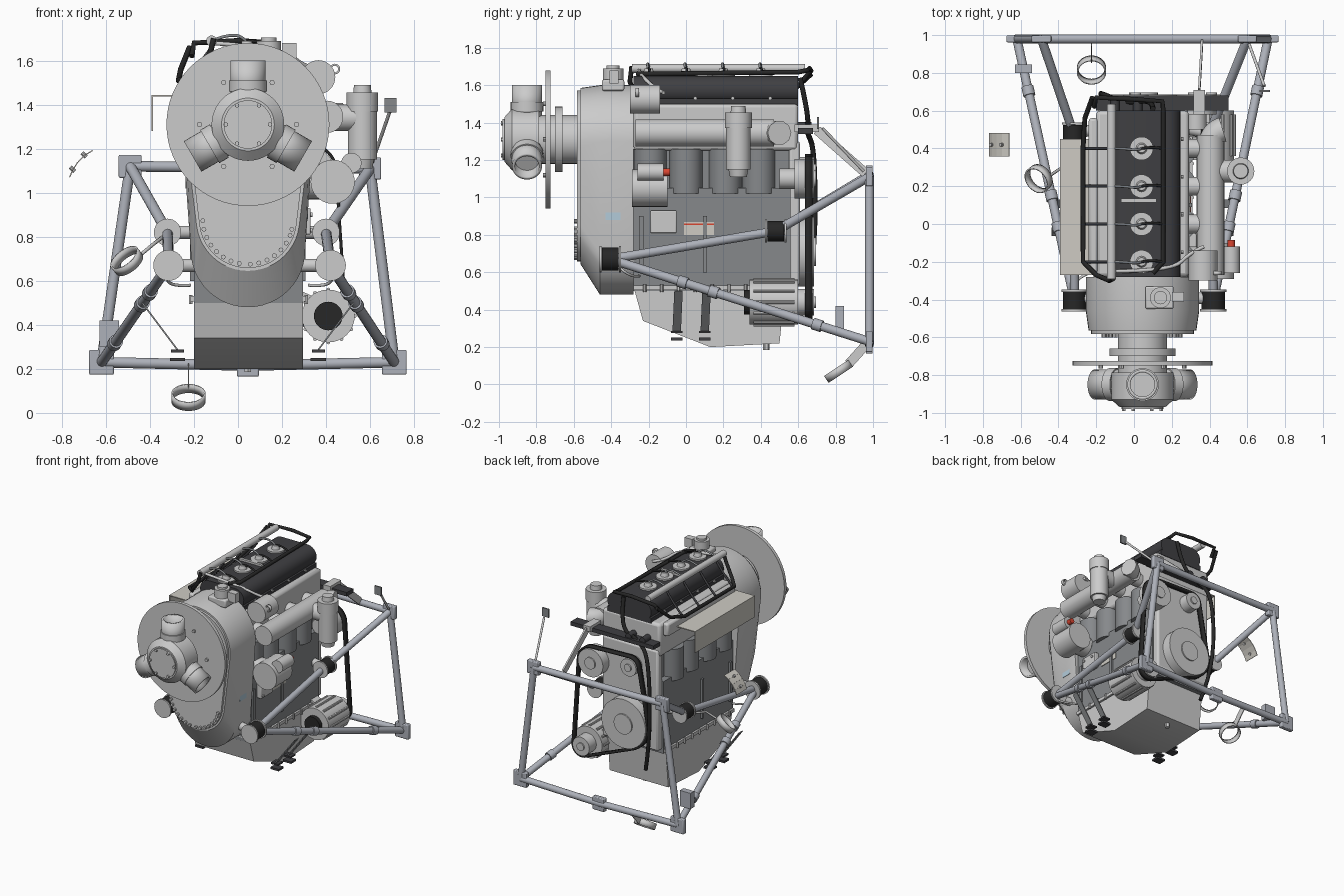
import bpy, bmesh, math
from mathutils import Vector as V, Matrix

if "Cube" in bpy.data.objects:
    bpy.data.objects.remove(bpy.data.objects["Cube"])

DARK, BLACK, MID = (.05, .05, .055, 1), (.02, .02, .02, 1), (.24, .25, .26, 1)
STEEL, BEIGE, RED = (.42, .44, .49, 1), (.62, .6, .55, 1), (.7, .06, .03, 1)
CX, CZ = .045, 1.31          # crank / propeller axis
mats = {}

def paint(ob, col):
    if col:
        if col not in mats:
            mats[col] = bpy.data.materials.new("paint")
            mats[col].diffuse_color = col
        ob.data.materials.append(mats[col])
    return ob

def finish(name, bm, col=None):
    bmesh.ops.recalc_face_normals(bm, faces=bm.faces)
    me = bpy.data.meshes.new(name)
    bm.to_mesh(me)
    bm.free()
    ob = bpy.data.objects.new(name, me)
    bpy.context.collection.objects.link(ob)
    return paint(ob, col)

def bevel(ob, w, seg=2):
    m = ob.modifiers.new("bevel", 'BEVEL')
    m.width, m.segments = w, seg
    return ob

def cyl(name, a, b, r, r2=None, col=None, n=32, wall=0):
    a, b = V(a), V(b)
    d = b - a
    bm = bmesh.new()
    mat = Matrix.Translation((a + b) / 2) @ d.to_track_quat('Z', 'Y').to_matrix().to_4x4()
    bmesh.ops.create_cone(bm, cap_ends=not wall, segments=n, radius1=r,
                          radius2=r if r2 is None else r2, depth=d.length, matrix=mat)
    ob = finish(name, bm, col)
    if wall:
        m = ob.modifiers.new("wall", 'SOLIDIFY')
        m.thickness = wall
    return ob

def box(name, lo, hi, col=None, bev=0):
    bm = bmesh.new()
    lo, hi = V(lo), V(hi)
    bmesh.ops.create_cube(bm, matrix=Matrix.Translation((lo + hi) / 2) @ Matrix.Diagonal((*(hi - lo), 1)))
    ob = finish(name, bm, col)
    return bevel(ob, bev) if bev else ob

def bar(name, a, b, side, w, t, col=None):
    # flat strap from a to b, width w along the side vector
    a, b, s = V(a), V(b), V(side).normalized()
    n = (b - a).cross(s).normalized()
    return hull(name, [p + s * w / 2 * i + n * t / 2 * j for p in (a, b) for i in (-1, 1) for j in (-1, 1)], col)

def hull(name, pts, col=None):
    bm = bmesh.new()
    vs = [bm.verts.new(p) for p in pts]
    r = bmesh.ops.convex_hull(bm, input=vs)
    bmesh.ops.delete(bm, geom=[v for v in bm.verts if not v.link_faces], context='VERTS')
    bmesh.ops.dissolve_limit(bm, angle_limit=.01, verts=bm.verts, edges=bm.edges)
    return finish(name, bm, col)

def ring(x, y, z, r, n=48):
    return [(x + r * math.cos(i * math.tau / n), y, z + r * math.sin(i * math.tau / n)) for i in range(n)]

def hose(name, pts, r, col=None, cyclic=False, kind='POLY'):
    cu = bpy.data.curves.new(name, 'CURVE')
    cu.dimensions, cu.bevel_depth, cu.bevel_resolution, cu.resolution_u = '3D', r, 3, 5
    cu.use_fill_caps = True
    s = cu.splines.new(kind)
    s.points.add(len(pts) - 1)
    for p, c in zip(s.points, pts):
        p.co = (*c, 1)
    s.use_cyclic_u = cyclic
    if kind == 'NURBS':
        s.order_u, s.use_endpoint_u = 3, True
    ob = bpy.data.objects.new(name, cu)
    bpy.context.collection.objects.link(ob)
    return paint(ob, col)

# --- propeller hub, spinner plate and shaft
cyl("spinner_backplate", (CX, -.725, CZ), (CX, -.75, CZ), .37, n=64)
for y0, y1, r, r2 in [(-.55, -.79, .13, .13), (-.66, -.70, .175, .175), (-.785, -.93, .165, .165),
                      (-.93, -.97, .165, .12), (-.97, -.98, .11, .11)]:
    cyl("hub_body", (CX, y0, CZ), (CX, y1, CZ), r, r2, n=48)
for k in range(3):
    t = math.pi / 2 + k * math.tau / 3
    c, d = V((CX, -.85, CZ)), V((math.cos(t), 0, math.sin(t)))
    cyl("blade_root", c, c + d * .22, .075)
    cyl("blade_socket", c + d * .12, c + d * .29, .08, wall=.016)
    cyl("socket_collar", c + d * .15, c + d * .2, .087)
for k in range(6):
    t = k * math.tau / 6
    x, z = math.cos(t), math.sin(t)
    cyl("hub_bolt", (CX + .1 * x, -.97, CZ + .1 * z), (CX + .1 * x, -.99, CZ + .1 * z), .011, n=6)
    cyl("plate_bolt", (CX + .22 * x, -.74, CZ + .22 * z), (CX + .22 * x, -.765, CZ + .22 * z), .012, n=8)

# --- gearbox housing
back = lambda y: ring(CX, y, 1.3, .3) + ring(CX, y, .74, .26)
hull("gear_housing", back(-.28) + back(-.46) + ring(CX, -.565, 1.3, .285) + ring(CX, -.565, .88, .235))
hull("gear_cover", sum([ring(CX, y, 1.3, .272) + ring(CX, y, .88, .222) for y in (-.56, -.583)], []))
for k in range(16):
    t = math.radians(182 + k * 11) if k < 8 or k > 14 else math.radians(185 + k * 11)
    x, z = CX + .205 * math.cos(t), .88 + .205 * math.sin(t)
    cyl("cover_bolt", (x, -.58, z), (x, -.6, z), .011, n=8)

# --- crankcase, oil pan, cylinders, head
box("crankcase", (-.2, -.28, .5), (.295, .56, 1.05), MID)
box("cylinder_core", (-.15, -.28, 1.04), (.25, .56, 1.26), MID)
pan = [(-.28, .52), (-.23, .34), (.13, .2), (.5, .22), (.53, .52)]
hull("oil_pan", [(x, y, z) for x in (-.2, .295) for y, z in pan])
box("pan_rail", (-.215, -.28, .505), (.31, .55, .53))
for k in range(9):
    for x in (-.215, .31):
        cyl("pan_bolt", (x, -.22 + k * .09, .535), (x, -.22 + k * .09, .495), .009, n=6)
cyl("drain_plug", (.045, .43, .23), (.045, .43, .185), .017, n=6)
for y in (-.19, 0, .21, .39):
    for x in (-.15, .24):
        cyl("cylinder_liner", (x, y, 1.02), (x, y, 1.26), .088, col=MID)
box("cylinder_head", (-.2, -.28, 1.25), (.29, .6, 1.5), bev=.02)
box("head_ledge", (-.24, -.26, 1.4), (-.19, .56, 1.5), bev=.015)
box("rear_plate", (-.19, .55, .53), (.285, .61, 1.3), bev=.015)

# --- valve cover, injectors and fuel rail
hull("valve_cover", [(x + .075 * math.cos(a), y, 1.575 + .075 * math.sin(a))
     for x in (-.05, .17) for y in (-.28, .6) for a in [i * math.pi / 12 for i in range(24)]], DARK)
box("valve_cover_flange", (-.125, -.28, 1.49), (.245, .6, 1.53), DARK)
for y in (-.2, 0, .2, .4):
    cyl("injector_seat", (.04, y, 1.64), (.04, y, 1.662), .062)
    cyl("injector", (.04, y, 1.66), (.04, y, 1.69), .03, .022)
    hose("injector_line", [(-.12, y, 1.69), (-.06, y, 1.715), (.02, y - .01, 1.715), (.04, y, 1.68)], .007, MID, kind='NURBS')
    hose("injector_return", [(.04, y, 1.69), (.1, y + .01, 1.69), (.15, y, 1.665)], .007, BLACK, kind='NURBS')
    cyl("intake_branch", (.27, y, 1.34), (.4, y, 1.34), .05)
    hose("glow_lead", [(-.12, y, 1.66), (-.19, y, 1.56), (-.26, y, 1.5)], .008, DARK, kind='NURBS')
    for x in (-.13, .25):
        cyl("cover_screw", (x, y + .05, 1.53), (x + math.copysign(.012, x), y + .05, 1.53), .01, n=8)
cyl("fuel_rail", (-.12, -.29, 1.69), (-.12, .635, 1.69), .024)
box("rail_bracket", (-.07, .115, 1.64), (.12, .135, 1.665))

# --- intake pipe, filter canister
cyl("intake_pipe", (.405, -.27, 1.345), (.405, .47, 1.345), .073)
hose("intake_elbow", [(.405, .4, 1.345), (.405, .48, 1.345), (.47, .5, 1.345)], .066, kind='NURBS')
cyl("filter_link", (.4, .28, 1.34), (.565, .28, 1.34), .06)
for z0, z1, r, r2 in [(1.11, 1.16, .045, .055), (1.15, 1.38, .066, .066), (1.37, 1.455, .072, .072), (1.45, 1.49, .042, .038)]:
    cyl("filter_canister", (.565, .28, z0), (.565, .28, z1), r, r2)

# --- front accessories: governor, pump, starter
cyl("governor", (.365, -.3, 1.525), (.365, -.14, 1.525), .077)
cyl("governor_eye", (.44, -.27, 1.562), (.44, -.25, 1.562), .024, wall=.009)
cyl("starter_body", (.43, -.29, 1.05), (.43, -.1, 1.05), .1)
cyl("starter_mount", (.28, -.2, 1.05), (.38, -.2, 1.05), .08)
cyl("solenoid", (.515, -.26, 1.135), (.515, -.12, 1.135), .046)
cyl("solenoid_cap", (.515, -.12, 1.135), (.515, -.085, 1.135), .02, col=RED)
box("top_sensor_base", (.06, -.45, 1.57), (.21, -.33, 1.63), bev=.01)
cyl("top_sensor", (.14, -.39, 1.62), (.14, -.39, 1.69), .055)
cyl("top_sensor_cap", (.14, -.39, 1.68), (.14, -.39, 1.705), .035)
box("top_sensor_port", (.2, -.41, 1.61), (.265, -.36, 1.68))
box("side_controller", (.29, -.19, .81), (.33, -.05, .93), bev=.006)
for y, z in ((-.17, .9), (-.08, .9), (-.17, .83)):
    cyl("controller_screw", (.33, y, z), (.338, y, z), .01, n=12)
box("data_plate", (.29, -.01, .8), (.3, .15, .87), BEIGE)
box("data_plate_stripe", (.3, -.01, .852), (.302, .15, .862), RED)
box("blue_plate", (.28, -.43, .88), (.318, -.35, .93), (.45, .6, .7, 1))

# --- belt drive and alternator
PUL = [(.05, .71, .19), (.33, 1.1, .11), (.01, 1.15, .07), (.41, .44, .075)]
for x, z, r in PUL:
    cyl("pulley", (x, .58, z), (x, .685, z), r - .004, n=48)
    cyl("pulley_hub", (x, .68, z), (x, .695, z), r * .4)
outer = hull("drive_belt", sum([ring(x, y, z, r + .012) for x, z, r in PUL for y in (.635, .675)], []), BLACK)
bm = bmesh.new()
bm.from_mesh(outer.data)
bmesh.ops.delete(bm, geom=[f for f in bm.faces if abs(f.normal.y) > .9], context='FACES')
bm.to_mesh(outer.data)
bm.free()
outer.modifiers.new("belt", 'SOLIDIFY').thickness = .014
cyl("idler_mount", (.33, .5, 1.1), (.33, .6, 1.1), .055)
cyl("alternator", (.41, .34, .44), (.41, .6, .44), .12)
cyl("alternator_face", (.41, .31, .44), (.41, .35, .44), .065, col=BLACK)
for k in range(12):
    t = k * math.tau / 12
    x, z = .41 + .12 * math.cos(t), .44 + .12 * math.sin(t)
    cyl("alternator_rib", (x, .36, z), (x, .58, z), .009, n=8)
bar("alternator_bracket", (.25, .5, .56), (.38, .5, .5), (0, 1, 0), .08, .02)

# --- sheet metal guard on the left, hoses
box("guard_top", (-.39, -.27, 1.437), (-.22, .45, 1.444), BEIGE)
box("guard_side", (-.393, -.27, 1.28), (-.386, .45, 1.444), BEIGE)
hose("wiring_right", [(-.21, .62, 1.62), (-.2, .67, 1.68), (.0, .66, 1.69), (.15, .65, 1.68), (.155, .6, 1.67), (.155, -.2, 1.66), (.1, -.26, 1.66)], .013, BLACK)
hose("wiring_left", [(-.22, .67, 1.66), (-.26, .56, 1.56), (-.27, .4, 1.51), (-.27, -.2, 1.51), (-.2, -.27, 1.53), (-.13, -.3, 1.62), (-.11, -.29, 1.7)], .013, BLACK)
hose("rear_harness", [(.1, .61, 1.64), (.1, .66, 1.42), (-.05, .64, 1.36), (-.17, .69, 1.26), (-.18, .69, .65), (-.1, .63, .38)], .014, BLACK, kind='NURBS')
hose("front_fuel_pipe", [(-.12, -.25, 1.68), (.2, -.25, 1.66), (.3, -.15, 1.57), (.37, -.12, 1.56)], .01, kind='NURBS')
box("rear_manifold", (-.2, .6, 1.34), (.5, .68, 1.37), DARK)
for x in (-.1, .02):
    cyl("rear_plug", (x, .58, 1.38), (x, .67, 1.38), .024, col=DARK)

# --- engine mount frame
TL, TR, BL, BR = (-.49, .98, 1.12), (.6, .98, 1.11), (-.62, .98, .23), (.71, .98, .23)
MID_B = (.045, .98, .215)
for p, s in ((TL, .052), (TR, .05), (BL, .056), (BR, .056), (MID_B, .05)):
    box("frame_node", (p[0] - s, .962, p[2] - s), (p[0] + s, .998, p[2] + s), STEEL, .006)
for a, b in ((TL, TR), (TL, BL), (TR, BR), (BL, MID_B), (MID_B, BR)):
    cyl("rear_tube", a, b, .024, col=STEEL, n=20)
for fx, rx, top, low in ((-.315, -.32, TL, BL), (.42, .40, TR, BR)):
    f, r = V((fx, -.405, .67)), V((rx, .48, .82))
    for c, s in ((f, .07), (r, .062)):
        cyl("rubber_mount", c - V((0, .045, 0)), c + V((0, .045, 0)), s * .88, col=BLACK)
        for e in (-.052, .052):
            cyl("mount_washer", c + V((0, e - .006, 0)), c + V((0, e + .006, 0)), s)
        cyl("mount_arm", c, (math.copysign(.2, fx) + .05, c.y + .03, c.z), .03)
    for n, a, b in (("upper_tube", f, r), ("rear_brace", r, V(top)), ("lower_tube", f, V(low))):
        cyl(n, a, b, .024, col=STEEL, n=20)
    for t in (.28, .4, .8):
        m, d = f.lerp(V(low), t), (V(low) - f).normalized() * .025
        cyl("tube_collar", m - d, m + d, .032, col=STEEL, n=20)
    # hanging straps below and ribs on the crankcase
    s = math.copysign(1, fx)
    for y in (-.05, .1):
        bar("hanger_strap", (CX + s * .315, y, .28), (CX + s * .48, y + .01, .5), (0, 1, 0), .045, .007, MID)
        box("hanger_pad", (CX + s * .32 - .035, y - .03, .235), (CX + s * .32 + .035, y + .03, .25), DARK)
        box("hanger_pad_top", (CX + s * .32 - .03, y - .03, .275), (CX + s * .32 + .03, y + .03, .287), DARK)
    for y in (-.24, .1):
        box("crankcase_rib", (CX + s * .247 - .015, y - .01, .6), (CX + s * .247 + .015, y + .012, .9), MID)
    hose("mount_cable", [(fx, -.36, .63), (fx + s * .03, -.3, .57), (fx - s * .1, -.25, .58)], .007, kind='NURBS')

# --- clamp rings, tabs and brackets on the frame
for c, n, r in (((-.225, .815, .07), (0, -.55, .83), .078), ((-.505, .24, .69), (-.55, -.45, .7), .075)):
    d = V(n).normalized() * .022
    cyl("clamp_ring", V(c) - d, V(c) + d, r, n=40, wall=.008)
bar("ring_strap", (-.225, .87, .11), (-.225, .96, .21), (0, -.7, .7), .05, .006)
hose("ring_arm", [(-.44, .26, .72), (-.38, .3, .77), (-.34, .44, .8)], .008)
arc = [(-.762 + .1 * math.sin(t), 1.07 + .13 * (1 - math.cos(t)) ** .6) for t in [0, .3, .6, .9, 1.2, 1.5]]
arc = [(-.765, 1.07), (-.75, 1.105), (-.727, 1.14), (-.697, 1.17), (-.66, 1.192)]
for (x0, z0), (x1, z1) in zip(arc, arc[1:]):
    bar("curved_tab", (x0, .42, z0), (x1, .42, z1), (0, 1, 0), .125, .005, BEIGE)
for x, z in ((-.75, 1.105), (-.697, 1.17)):
    cyl("tab_screw", (x - .012, .42, z + .012), (x + .008, .42, z - .008), .01, n=10)
bar("stay_strap", (.36, .96, 1.13), (.345, .7, 1.36), (0, .66, .75), .05, .012)
box("stay_head", (.315, .58, 1.35), (.375, .71, 1.39))
cyl("tab_stem", (.61, .95, 1.14), (.69, .73, 1.37), .008)
box("tab_plate", (.665, .7, 1.365), (.72, .71, 1.43), MID)
box("left_tube_bracket", (-.63, .8, .3), (-.54, .845, .42), STEEL)

# smooth shading with sharp edges kept
bpy.ops.object.select_all(action='DESELECT')
for ob in bpy.context.scene.objects:
    if ob.type == 'MESH':
        ob.select_set(True)
        bpy.context.view_layer.objects.active = ob
bpy.ops.object.shade_smooth_by_angle(angle=math.radians(32))

for m in bpy.data.materials:
    if m.users and not m.is_grease_pencil:
        m.use_nodes = True
        m.node_tree.nodes["Principled BSDF"].inputs["Base Color"].default_value = m.diffuse_color
